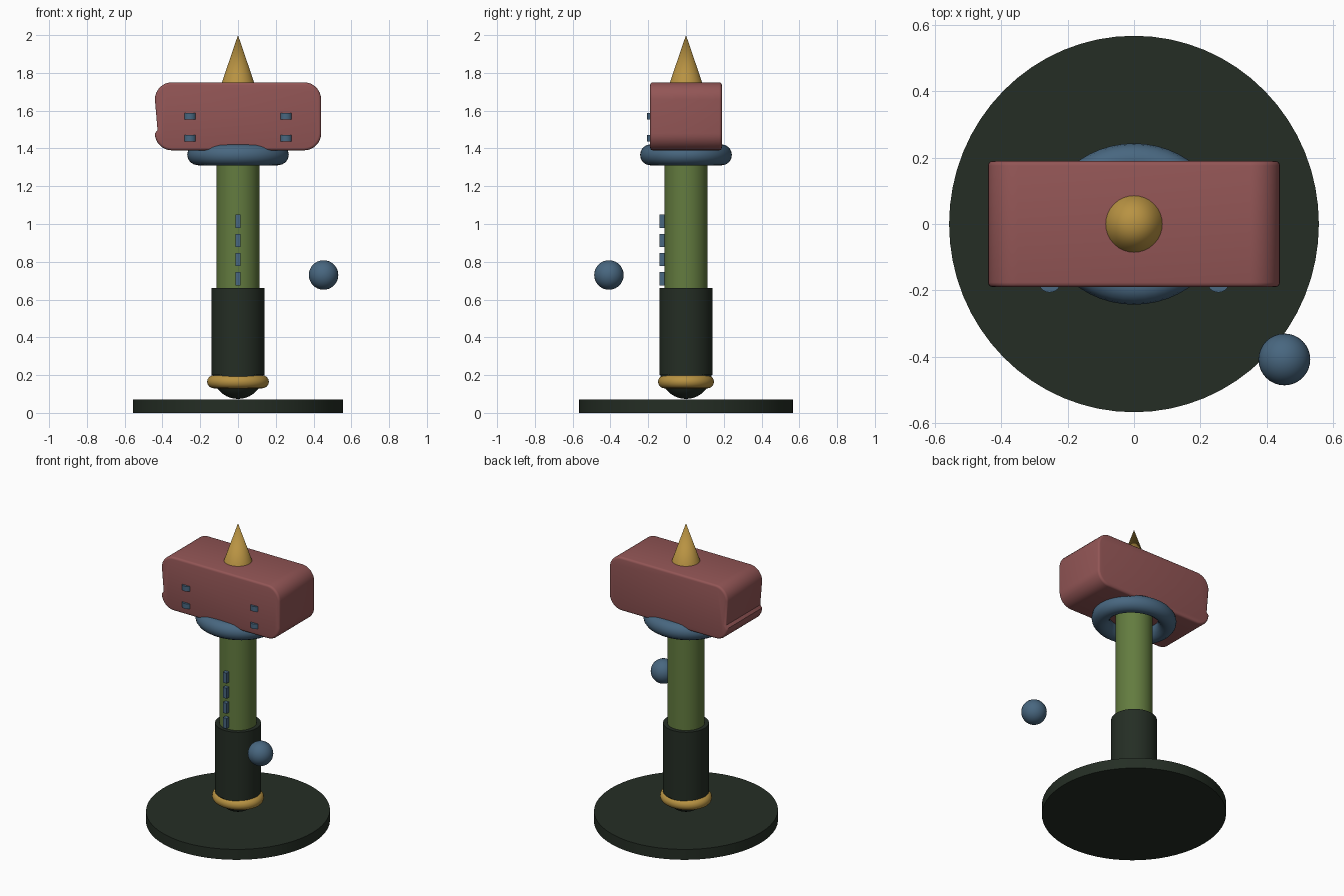
import bpy, bmesh, math

if "Cube" in bpy.data.objects:
    bpy.data.objects.remove(bpy.data.objects["Cube"])


def mat(name, rgb):
    m = bpy.data.materials.new(name)
    m.diffuse_color = (*rgb, 1)
    m.use_nodes = True
    m.node_tree.nodes["Principled BSDF"].inputs["Base Color"].default_value = m.diffuse_color
    return m


DARK = mat("charcoal green", (0.018, 0.027, 0.018))
GREEN = mat("olive green", (0.125, 0.2, 0.05))
RED = mat("dusty red", (0.29, 0.092, 0.092))
BLUE = mat("slate blue", (0.065, 0.135, 0.215))
GOLD = mat("gold", (0.48, 0.29, 0.055))


def finish(name, material, scale=(1, 1, 1), smooth=True):
    ob = bpy.context.object
    ob.name = name
    ob.scale = scale
    ob.data.materials.append(material)
    bpy.ops.object.transform_apply(location=False, rotation=False, scale=True)
    if smooth:
        bpy.ops.object.shade_smooth_by_angle(angle=math.radians(35))
    return ob


def cylinder(name, r, z0, z1, material, x=0, y=0, scale=(1, 1, 1), sides=48):
    bpy.ops.mesh.primitive_cylinder_add(vertices=sides, radius=r, depth=z1 - z0,
                                        location=(x, y, (z0 + z1) / 2))
    return finish(name, material, scale)


def ball(name, r, loc, material):
    bpy.ops.mesh.primitive_uv_sphere_add(segments=32, ring_count=20, radius=r, location=loc)
    return finish(name, material)


def ring(name, major, minor, z, material, scale):
    bpy.ops.mesh.primitive_torus_add(major_radius=major, minor_radius=minor, major_segments=48,
                                     minor_segments=16, location=(0, 0, z))
    return finish(name, material, scale)


# Round stand, slightly oval
cylinder("base_disc", 1, 0, 0.07, DARK, scale=(0.557, 0.567, 1), sides=64)

# Handle: pommel, gold collar, dark grip, green shaft
ball("pommel", 0.135, (0, 0, 0.209), DARK)
ring("pommel_collar", 0.12, 0.035, 0.165, GOLD, (1.055, 0.955, 1))
cylinder("grip", 0.14, 0.2, 0.66, DARK)
cylinder("shaft", 0.114, 0.6, 1.42, GREEN)
ring("head_collar", 0.2, 0.055, 1.366, BLUE, (1.055, 0.953, 1))

# Head: rounded profile with a small nick low on the left, extruded front to back
profile = []
for cx, cz, start in ((-0.35, 1.48, 180), (0.35, 1.48, 270), (0.35, 1.66, 0), (-0.35, 1.66, 90)):
    for i in range(9):
        a = math.radians(start + i * 90 / 8)
        profile.append((cx + 0.09 * math.cos(a), cz + 0.09 * math.sin(a)))
profile.append((-0.426, 1.497))
bm = bmesh.new()
face = bm.faces.new([bm.verts.new((x, -0.19, z)) for x, z in profile])
ext = bmesh.ops.extrude_face_region(bm, geom=[face])
bmesh.ops.translate(bm, vec=(0, 0.38, 0),
                    verts=[v for v in ext["geom"] if isinstance(v, bmesh.types.BMVert)])
if not any(len(f.verts) > 4 and f.calc_center_median().y < -0.1 for f in bm.faces):
    bm.faces.new([v for v in bm.verts if v.co.y < 0])
bmesh.ops.recalc_face_normals(bm, faces=bm.faces)
rims = [e for e in bm.edges if abs(e.verts[0].co.y - e.verts[1].co.y) < 1e-5]
bmesh.ops.bevel(bm, geom=rims, offset=0.014, segments=3, profile=0.5, affect='EDGES')
mesh = bpy.data.meshes.new("hammer_head")
bm.to_mesh(mesh)
bm.free()
head = bpy.data.objects.new("hammer_head", mesh)
bpy.context.collection.objects.link(head)
bpy.ops.object.select_all(action='DESELECT')
bpy.context.view_layer.objects.active = head
head.select_set(True)
finish("hammer_head", RED)

# Spike on top
bpy.ops.mesh.primitive_cone_add(vertices=32, radius1=0.092, radius2=0, depth=0.27,
                                location=(0, 0, 1.865))
finish("top_spike", GOLD)

# Rivets on the head front
for side in (-1, 1):
    for z in (1.454, 1.571):
        cylinder("head_rivet", 0.034, z - 0.017, z + 0.017, BLUE, x=side * 0.254, y=-0.172, sides=24)

# Row of studs down the shaft front
for i in range(4):
    bpy.ops.mesh.primitive_cube_add(size=1, location=(0, -0.12, 0.71 + i * 0.1015))
    finish("shaft_stud", BLUE, (0.028, 0.042, 0.07), smooth=False)

# Floating orb
ball("floating_orb", 0.078, (0.453, -0.408, 0.73), BLUE)
